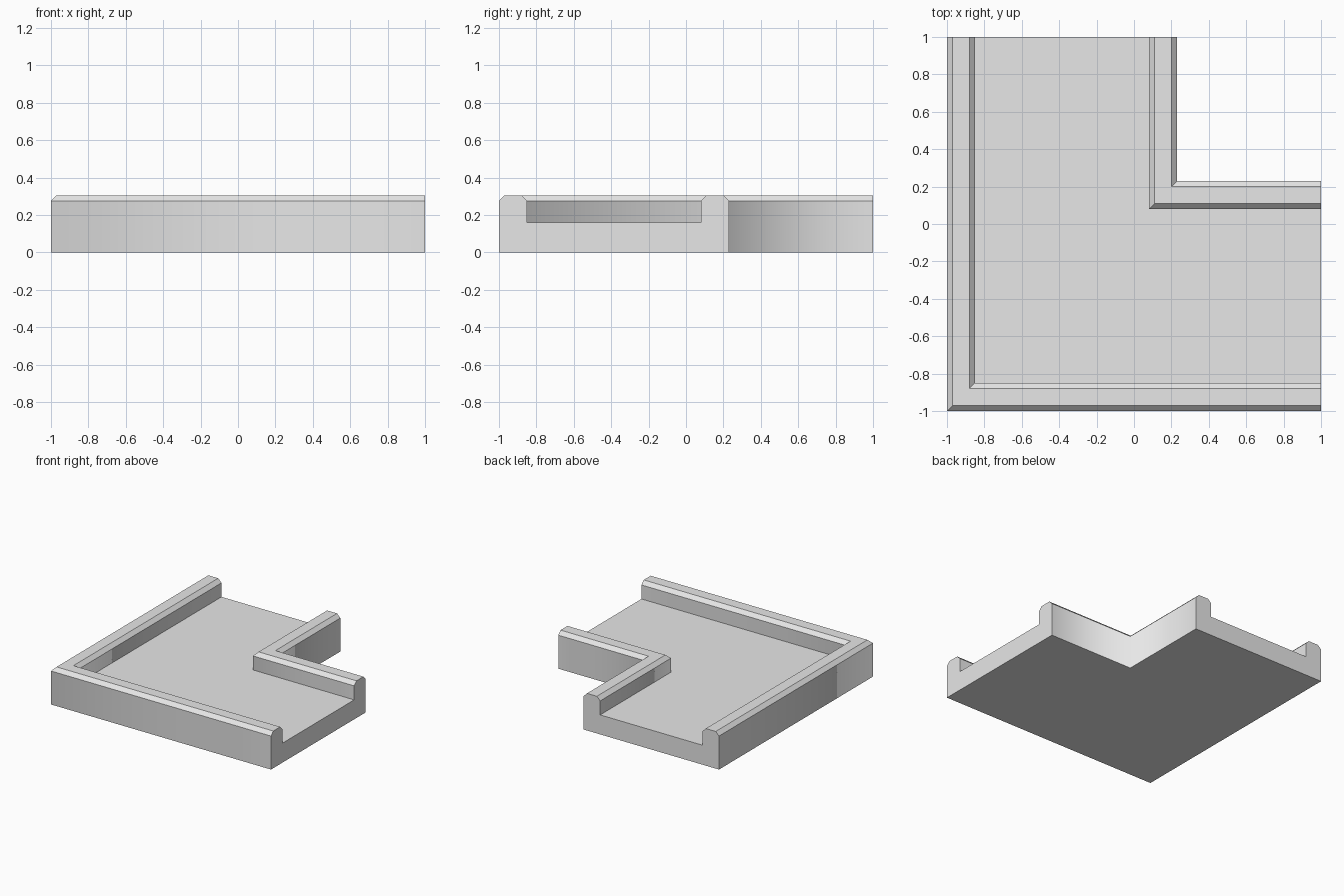
import bpy
import bmesh

cube = bpy.data.objects.get("Cube")
if cube:
    bpy.data.objects.remove(cube, do_unlink=True)

# Plain grey material
grey = bpy.data.materials.new("plain grey")
grey.use_nodes = True
colour = (0.8, 0.8, 0.8, 1.0)
grey.diffuse_color = colour
grey.node_tree.nodes["Principled BSDF"].inputs["Base Color"].default_value = colour

TOP, FLOOR, BEVEL = 0.305, 0.16, 0.03


def kerb(outer, inner):
    """Chamfered kerb top between two offsets."""
    return [(outer, TOP - BEVEL), (outer + BEVEL, TOP),
            (inner - BEVEL, TOP), (inner, TOP - BEVEL)]


# Channel cross-section: offset across the path, height
profile = [(-1, 0), *kerb(-1, -0.85), (-0.85, FLOOR),
           (0.08, FLOOR), *kerb(0.08, 0.23), (0.23, 0)]

# Sweep the section round a mitred right-angle corner
bm = bmesh.new()
rings = [[bm.verts.new((x, y, z)) for x, y, z in ring] for ring in (
    [(p, 1, z) for p, z in profile],
    [(p, p, z) for p, z in profile],
    [(1, p, z) for p, z in profile])]
for a, b in zip(rings, rings[1:]):
    for i in range(len(profile)):
        j = (i + 1) % len(profile)
        bm.faces.new((a[i], a[j], b[j], b[i]))
bm.faces.new(rings[0])
bm.faces.new(rings[-1])
bmesh.ops.recalc_face_normals(bm, faces=bm.faces)

# Upright walls shade softly round the corner, all other edges stay crisp
for face in bm.faces:
    face.smooth = True
for edge in bm.edges:
    u, v = edge.verts
    upright = abs(u.co.x - v.co.x) + abs(u.co.y - v.co.y) < 1e-5
    edge.smooth = upright and u in rings[1]

mesh = bpy.data.meshes.new("corner_channel")
bm.to_mesh(mesh)
bm.free()
mesh.materials.append(grey)
channel = bpy.data.objects.new("corner_channel", mesh)
bpy.context.collection.objects.link(channel)
